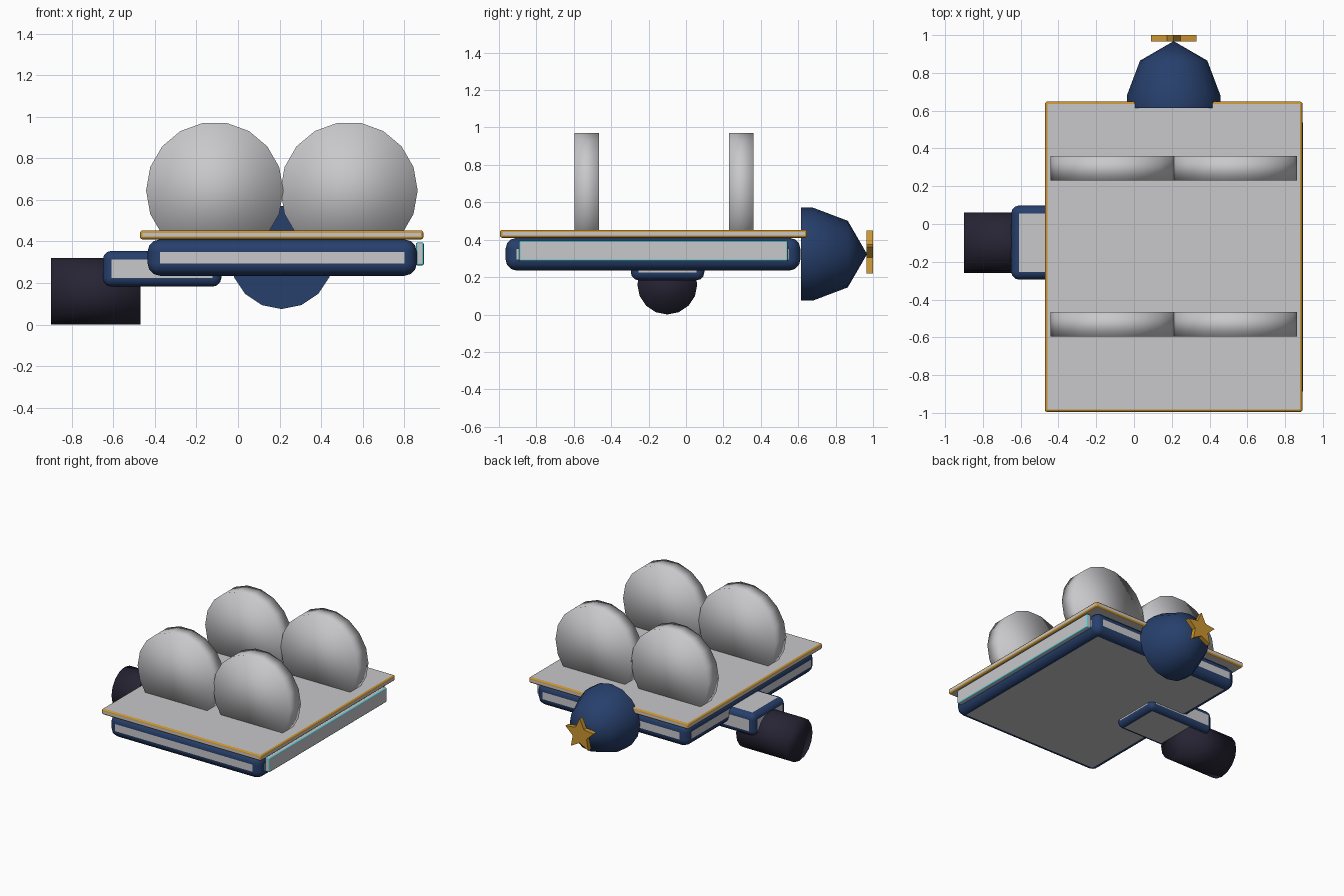
import bpy, bmesh, math
from mathutils import Matrix, Vector

old = bpy.data.objects.get("Cube")
if old:
    bpy.data.objects.remove(old, do_unlink=True)


def material(name, rgb):
    m = bpy.data.materials.new(name)
    m.use_nodes = True
    m.diffuse_color = (*rgb, 1)
    m.node_tree.nodes["Principled BSDF"].inputs["Base Color"].default_value = (*rgb, 1)
    return m


GREY = material("light grey", (0.58, 0.58, 0.60))
NAVY = material("navy blue", (0.02, 0.05, 0.15))
GOLD = material("gold", (0.60, 0.30, 0.03))
DARK = material("dark violet", (0.02, 0.018, 0.035))
TEAL = material("teal", (0.10, 0.60, 0.70))


def finish(name, bm, mats, smooth=True):
    bmesh.ops.recalc_face_normals(bm, faces=bm.faces)
    mesh = bpy.data.meshes.new(name)
    bm.to_mesh(mesh)
    bm.free()
    for m in mats:
        mesh.materials.append(m)
    for p in mesh.polygons:
        p.use_smooth = smooth
    ob = bpy.data.objects.new(name, mesh)
    bpy.context.collection.objects.link(ob)
    return ob


def trimmed_box(name, low, high, width, trim, segments=3):
    """Grey box whose rounded edges carry the trim colour."""
    low, high = Vector(low), Vector(high)
    bm = bmesh.new()
    bmesh.ops.create_cube(bm, size=1, matrix=Matrix.Translation((low + high) / 2)
                          @ Matrix.Diagonal((*(high - low), 1)))
    ob = finish(name, bm, [GREY, trim])
    mod = ob.modifiers.new("rounded trim", 'BEVEL')
    mod.width, mod.segments, mod.material = width, segments, 1
    mod.harden_normals = True
    return ob


def drum(name, centre, radius, depth, axis, sides, mat, turn=0):
    """Capped cylinder along the x or y axis."""
    tip = Matrix.Rotation(math.pi / 2, 4, 'Y' if axis == 'X' else 'X')
    bm = bmesh.new()
    bmesh.ops.create_cone(bm, cap_ends=True, segments=sides, radius1=radius,
                          radius2=radius, depth=depth,
                          matrix=Matrix.Translation(centre) @ tip @ Matrix.Rotation(turn, 4, 'Z'))
    return finish(name, bm, [mat])


# Flat body, top deck, side strip and bracket
trimmed_box("body", (-0.435, -0.965, 0.235), (0.86, 0.612, 0.41), 0.06, NAVY)
trimmed_box("deck", (-0.472, -0.995, 0.41), (0.892, 0.648, 0.453), 0.013, GOLD)
trimmed_box("side_strip", (0.855, -0.893, 0.285), (0.894, 0.545, 0.395), 0.008, TEAL, 2)
trimmed_box("bracket", (-0.65, -0.295, 0.183), (-0.08, 0.098, 0.355), 0.042, NAVY)

# Barrel hung on the bracket
drum("barrel", (-0.685, -0.1, 0.16), 0.16, 0.43, 'X', 16, DARK)

# Four upright discs sunk into the deck
for row, y in (("front", -0.53), ("rear", 0.295)):
    for side, x in (("right", -0.112), ("left", 0.534)):
        drum(f"{row}_{side}_disc", (x, y, 0.645), 0.33, 0.13, 'Y', 18, GREY, math.pi / 2)

# Rear dome, spun round the y axis
bm = bmesh.new()
profile = [(0.615, 0), (0.615, 0.248), (0.68, 0.248), (0.865, 0.178), (0.968, 0)]
verts = [bm.verts.new((0.21, y, 0.323 + r)) for y, r in profile]
edges = [bm.edges.new(pair) for pair in zip(verts, verts[1:])]
bmesh.ops.spin(bm, geom=verts + edges, cent=(0.21, 0, 0.323), axis=(0, 1, 0),
               angle=math.tau, steps=16)
bmesh.ops.remove_doubles(bm, verts=bm.verts, dist=0.0005)
dome = finish("rear_dome", bm, [NAVY])
dome.data.set_sharp_from_angle(angle=math.radians(60))

# Five-pointed star on the tip of the dome
bm = bmesh.new()
ring = []
for i in range(10):
    r = 0.062 if i % 2 else 0.127
    a = i * math.pi / 5
    ring.append(bm.verts.new((0.21 + r * math.sin(a), 0.965, 0.323 + r * math.cos(a))))
face = bm.faces.new(ring)
out = bmesh.ops.extrude_face_region(bm, geom=[face])["geom"]
bmesh.ops.translate(bm, vec=(0, 0.035, 0),
                    verts=[g for g in out if isinstance(g, bmesh.types.BMVert)])
finish("star", bm, [GOLD], smooth=False)
